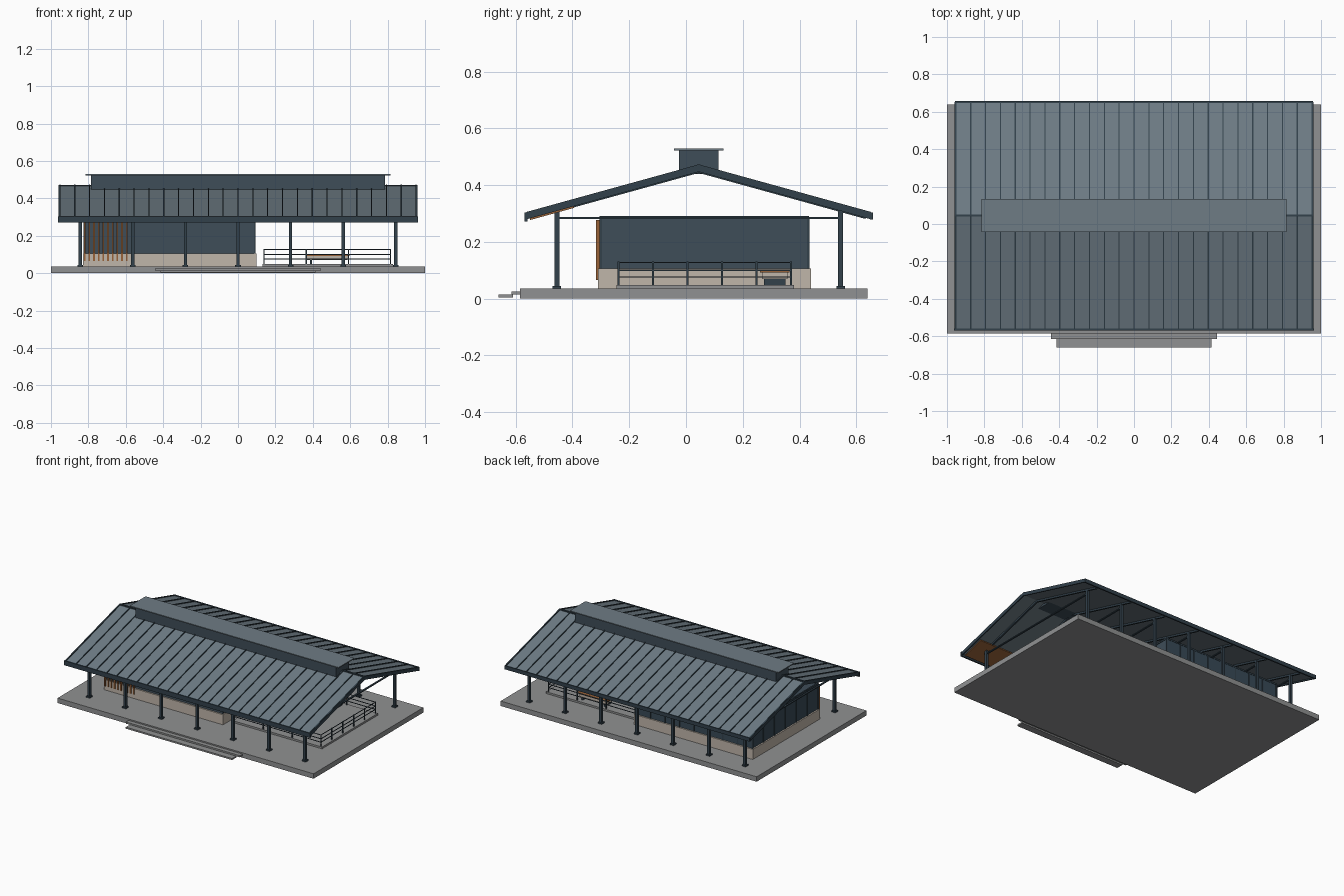
import bpy
import bmesh

cube = bpy.data.objects.get("Cube")
if cube:
    bpy.data.objects.remove(cube, do_unlink=True)


def material(name, rgb):
    """Flat material from an sRGB 0-255 colour."""
    lin = [((c / 255 + 0.055) / 1.055) ** 2.4 for c in rgb] + [1.0]
    m = bpy.data.materials.new(name)
    m.use_nodes = True
    m.diffuse_color = lin
    bsdf = m.node_tree.nodes["Principled BSDF"]
    bsdf.inputs["Base Color"].default_value = lin
    bsdf.inputs["Roughness"].default_value = 0.8
    return m


CONCRETE = material("concrete", (144, 145, 146))
STONE = material("pale stone", (192, 182, 170))
WALL = material("slate wall", (62, 77, 88))
ROOF = material("roof metal", (110, 124, 133))
TRIM = material("dark steel", (50, 65, 75))
GLASS = material("dark glazing", (56, 74, 86))
WOOD = material("warm timber", (152, 98, 56))


def prism(bm, x0, x1, profile):
    """Extrude a yz outline from x0 to x1."""
    ends = [[bm.verts.new((x, y, z)) for y, z in profile] for x in (x0, x1)]
    n = len(profile)
    bm.faces.new(ends[0])
    bm.faces.new(ends[1][::-1])
    for i in range(n):
        j = (i + 1) % n
        bm.faces.new((ends[0][j], ends[0][i], ends[1][i], ends[1][j]))


def box(bm, x0, x1, y0, y1, z0, z1):
    prism(bm, x0, x1, [(y0, z0), (y1, z0), (y1, z1), (y0, z1)])


def finish(name, bm, mat):
    bmesh.ops.recalc_face_normals(bm, faces=bm.faces)
    mesh = bpy.data.meshes.new(name)
    bm.to_mesh(mesh)
    bm.free()
    mesh.materials.append(mat)
    obj = bpy.data.objects.new(name, mesh)
    bpy.context.collection.objects.link(obj)
    return obj


def boxes(name, mat, *bounds):
    bm = bmesh.new()
    for b in bounds:
        box(bm, *b)
    return finish(name, bm, mat)


def span(a, b, n):
    """n evenly spaced values from a to b."""
    return [a + (b - a) * i / (n - 1) for i in range(n)]


# Ground slab and entry steps
FLOOR = 0.035
boxes("ground_slab", CONCRETE, (-1, 1, -0.585, 0.64, 0, FLOOR))
boxes("entry_steps", CONCRETE,
      (-0.445, 0.445, -0.615, -0.58, 0.014, 0.026),
      (-0.415, 0.415, -0.66, -0.61, 0.004, 0.015))

# Columns with base plates, and tie beams between each pair
POST_X = span(-0.843, 0.843, 7)
FRONT, BACK = -0.455, 0.545
columns, plates, ties = [], [], []
for x in POST_X:
    for y in (FRONT, BACK):
        columns.append((x - .009, x + .009, y - .009, y + .009, FLOOR, 0.31))
        plates.append((x - .015, x + .015, y - .015, y + .015, FLOOR, 0.044))
    ties.append((x - .006, x + .006, FRONT, BACK, 0.281, 0.288))
boxes("columns", TRIM, *columns)
boxes("column_base_plates", TRIM, *plates)
boxes("tie_beams", TRIM, *ties)

# Roof geometry: a symmetric gable about the ridge line
RIDGE_Y, RIDGE_Z, HALF, SLOPE, ROOF_X = 0.045, 0.467, 0.607, 0.276, 0.955


def slope_strip(bm, x0, x1, side, near, far, bottom, top):
    """Bar that follows one roof slope between two distances from the ridge."""
    pts = [(near, bottom), (far, bottom), (far, top), (near, top)]
    prism(bm, x0, x1, [(RIDGE_Y + side * d, RIDGE_Z - SLOPE * d + h) for d, h in pts])


panels, seams, rakes, rafters = (bmesh.new() for _ in range(4))
for side in (-1, 1):
    slope_strip(panels, -ROOF_X, ROOF_X, side, 0, HALF, -0.012, 0)
    for x in span(-ROOF_X + .003, ROOF_X - .003, 25):
        slope_strip(seams, x - .003, x + .003, side, 0, HALF, -0.002, 0.006)
    for x in (-ROOF_X, ROOF_X):
        slope_strip(rakes, x - .004, x + .004, side, 0, HALF, -0.02, 0.004)
    for x in POST_X:
        slope_strip(rafters, x - .006, x + .006, side, 0, HALF - .02, -0.024, -0.011)
finish("roof_panels", panels, ROOF)
finish("roof_seams", seams, TRIM)
finish("rake_trim", rakes, TRIM)
finish("rafters", rafters, TRIM)

# Eave fascias and ridge cap
boxes("eave_fascias", TRIM,
      (-0.962, 0.962, -0.569, -0.558, 0.272, 0.304),
      (-0.958, 0.958, 0.648, 0.658, 0.278, 0.304))
boxes("ridge_cap", TRIM, (-0.957, 0.957, 0.039, 0.051, 0.46, 0.472))

# Timber lining under the front eave
soffit = bmesh.new()
slope_strip(soffit, -0.94, 0.94, -1, 0.44, 0.595, -0.026, -0.019)
finish("eave_lining", soffit, WOOD)

# Raised ridge vent
boxes("ridge_vent", WALL, (-0.785, 0.785, -0.025, 0.115, 0.44, 0.522))
boxes("ridge_vent_cap", ROOF, (-0.815, 0.815, -0.042, 0.133, 0.522, 0.529))

# Enclosed room: stone plinth, slate walls and top trim
boxes("stone_plinth", STONE, (-0.83, 0.10, -0.31, 0.44, FLOOR, 0.106))
boxes("room_walls", WALL, (-0.82, 0.09, -0.30, 0.43, 0.10, 0.285))
boxes("wall_top_trim", TRIM,
      (-0.824, 0.094, -0.304, -0.294, 0.28, 0.291),
      (-0.824, 0.094, 0.424, 0.434, 0.28, 0.291),
      (-0.824, -0.814, -0.304, 0.434, 0.28, 0.291),
      (0.084, 0.094, -0.304, 0.434, 0.28, 0.291))
boxes("wall_corners", TRIM, *[
    (x - .004, x + .004, y - .004, y + .004, 0.106, 0.285)
    for x in (-0.82, 0.09) for y in (-0.30, 0.43)])

# Glazing with mullions on the back and right walls
boxes("glazing", GLASS,
      (-0.81, 0.08, 0.43, 0.432, 0.108, 0.28),
      (-0.822, -0.82, -0.29, 0.42, 0.108, 0.28))
boxes("mullions", TRIM,
      *[(x - .004, x + .004, 0.43, 0.436, 0.106, 0.285) for x in span(-0.82, 0.09, 9)],
      *[(-0.826, -0.82, y - .004, y + .004, 0.106, 0.285) for y in span(-0.30, 0.43, 7)])

# Timber slat screen
boxes("slat_screen", WOOD, *[
    (x - .0045, x + .0045, -0.317, -0.305, 0.065, 0.277)
    for x in span(-0.82, -0.595, 10)])

# Side terrace with a railing on three sides
DECK = 0.048
boxes("terrace_deck", CONCRETE, (0.13, 0.828, -0.245, 0.38, FLOOR, DECK))
RX0, RX1, RY0, RY1 = 0.14, 0.815, -0.238, 0.37
spots = [(x, y) for x in span(RX0, RX1, 4) for y in (RY0, RY1)]
spots += [(RX1, y) for y in span(RY0, RY1, 6)[1:-1]]
boxes("railing_posts", TRIM, *[
    (x - .003, x + .003, y - .003, y + .003, DECK, 0.13) for x, y in spots])
rails = []
for z in (0.076, 0.1, 0.127):
    lo, hi = z - .002, z + .002
    for y in (RY0, RY1):
        rails.append((RX0, RX1, y - .002, y + .002, lo, hi))
    rails.append((RX1 - .002, RX1 + .002, RY0, RY1, lo, hi))
boxes("railing_rails", TRIM, *rails)

# Terrace bench
boxes("bench_seat", WOOD, (0.36, 0.595, 0.26, 0.365, 0.092, 0.101))
boxes("bench_apron", STONE, (0.37, 0.585, 0.268, 0.357, 0.07, 0.092))
boxes("bench_legs", TRIM, *[
    (x - .005, x + .005, 0.275, 0.35, DECK, 0.07) for x in (0.39, 0.565)])
